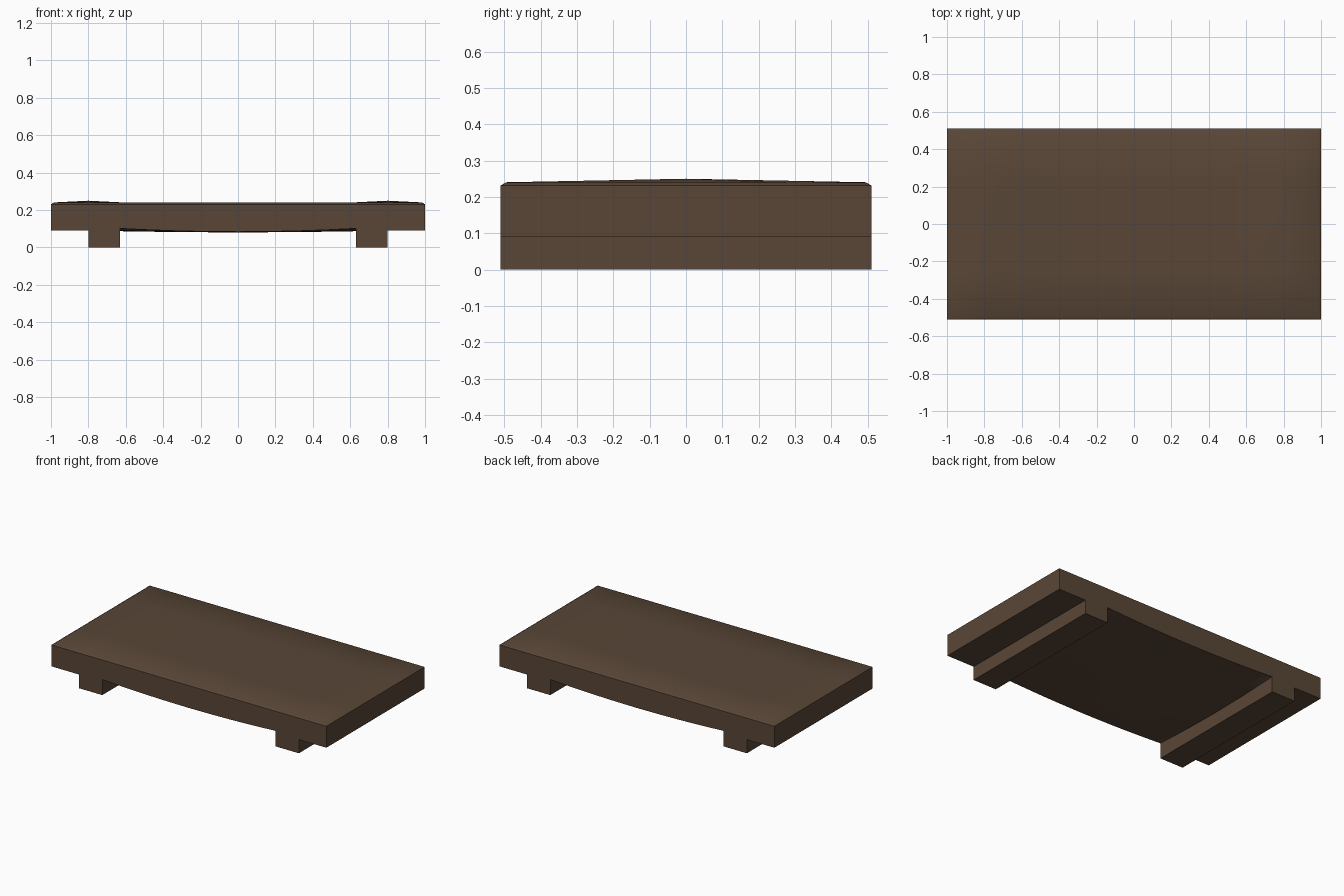
import bpy, bmesh

if "Cube" in bpy.data.objects:
    bpy.data.objects.remove(bpy.data.objects["Cube"])

wood = bpy.data.materials.new("dark_wood")
wood.diffuse_color = (0.10, 0.062, 0.038, 1)
wood.use_nodes = True
wood.node_tree.nodes["Principled BSDF"].inputs["Base Color"].default_value = wood.diffuse_color

HX, HY = 1.0, 0.51          # half length and half depth
LEG_IN, LEG_OUT = 0.63, 0.80


def finish(bm, name, angle):
    bmesh.ops.recalc_face_normals(bm, faces=bm.faces)
    mesh = bpy.data.meshes.new(name)
    bm.to_mesh(mesh)
    bm.free()
    obj = bpy.data.objects.new(name, mesh)
    bpy.context.collection.objects.link(obj)
    mesh.materials.append(wood)
    bpy.ops.object.select_all(action='DESELECT')
    obj.select_set(True)
    bpy.context.view_layer.objects.active = obj
    bpy.ops.object.shade_smooth_by_angle(angle=angle)
    return obj


def top_z(x, y):
    # flat top with a faint swell above each leg, dropping at the rim
    swell = 0.010 * max(0, 1 - abs(abs(x) - 0.8) / 0.2) * (1 - abs(y) / HY)
    rim = 0.009 if abs(x) >= HX or abs(y) >= HY else 0
    return 0.240 + swell - rim


def bottom_z(x, y):
    # level overhangs, shallow sagging belly between the legs
    if abs(x) > LEG_IN + 0.001:
        return 0.09
    t = (x / LEG_IN) ** 2
    edge = (y / HY) ** 2
    return 0.081 + t * (0.006 + 0.012 * edge) + 0.003 * edge


# slab: cross-sections lofted along x
half_x = [0, 0.16, 0.32, 0.48, LEG_IN, LEG_IN + 0.01, LEG_OUT, 0.985, HX]
xs = [-x for x in half_x[:0:-1]] + half_x
ys = [-HY, -0.495, -0.25, 0, 0.25, 0.495, HY]

bm = bmesh.new()
rings = []
for x in xs:
    section = [(y, top_z(x, y)) for y in ys] + [(y, bottom_z(x, y)) for y in ys[::-1]]
    rings.append([bm.verts.new((x, y, z)) for y, z in section])
n = len(rings[0])
for a, b in zip(rings, rings[1:]):
    for i in range(n):
        j = (i + 1) % n
        bm.faces.new((a[i], a[j], b[j], b[i]))
for ring in (rings[0], rings[-1]):
    for i in range(len(ys) - 1):
        bm.faces.new((ring[i], ring[i + 1], ring[n - 2 - i], ring[n - 1 - i]))
finish(bm, "table_top", 0.7)

# two full-depth runner legs, tucked slightly into the slab
for side, name in ((-1, "left_leg"), (1, "right_leg")):
    bm = bmesh.new()
    bmesh.ops.create_cube(bm, size=1)
    for v in bm.verts:
        v.co.x = side * (LEG_IN + LEG_OUT) / 2 + v.co.x * (LEG_OUT - LEG_IN)
        v.co.y *= 2 * HY
        v.co.z = 0.055 + v.co.z * 0.11
    finish(bm, name, 0.5)
